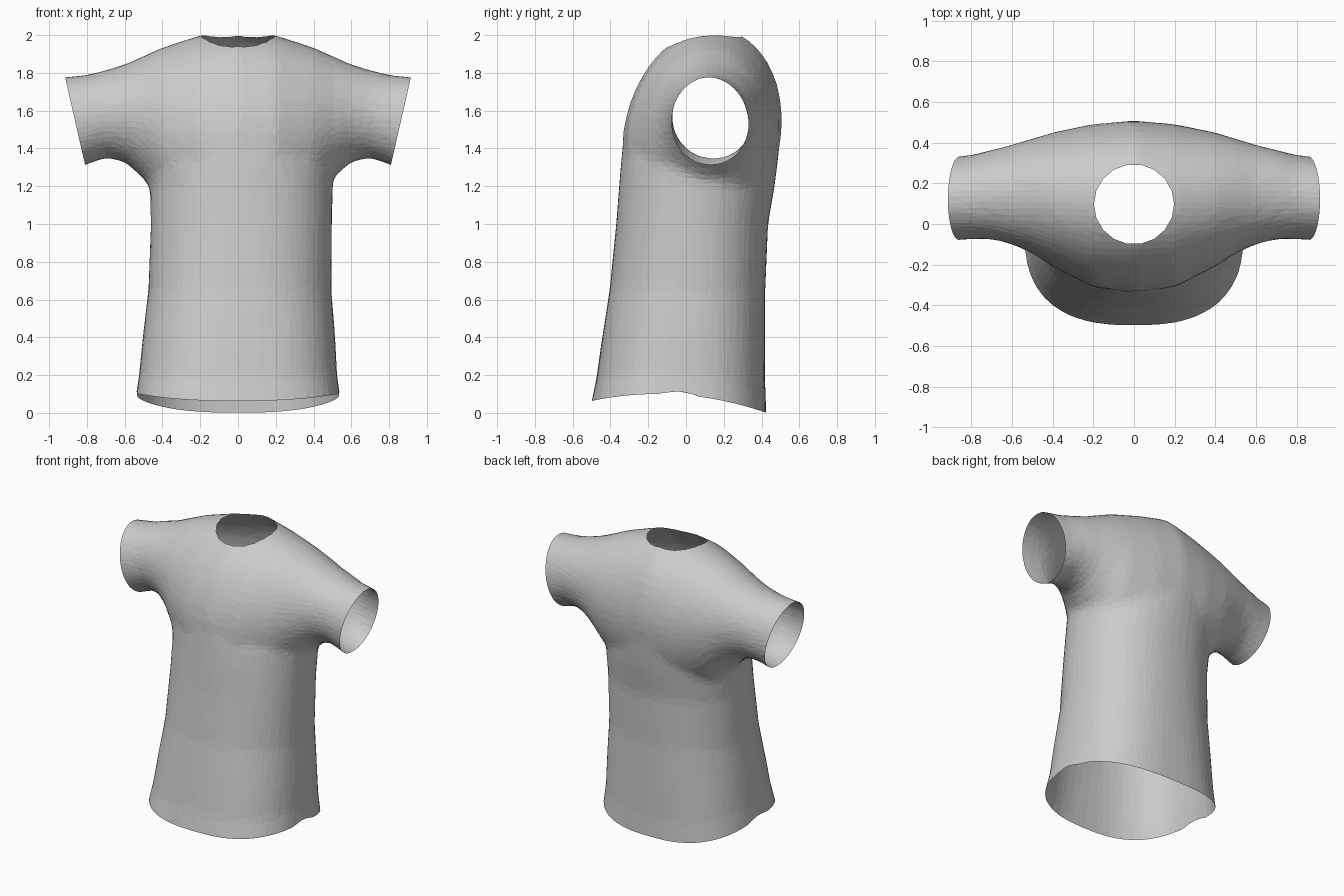
import bpy, bmesh, math
from mathutils import Vector

cube = bpy.data.objects.get("Cube")
if cube:
    bpy.data.objects.remove(cube, do_unlink=True)

fabric = bpy.data.materials.new("grey fabric")
fabric.use_nodes = True
grey = (0.6, 0.6, 0.6, 1)
fabric.diffuse_color = grey
fabric.node_tree.nodes["Principled BSDF"].inputs["Base Color"].default_value = grey


def oval(point, n, count=40):
    """Ring of points on a rounded oval; point(u, v) places each unit offset."""
    ring = []
    for i in range(count):
        a = 2 * math.pi * i / count
        c, s = math.cos(a), math.sin(a)
        ring.append(point(math.copysign(abs(c) ** (2 / n), c),
                          math.copysign(abs(s) ** (2 / n), s)))
    return ring


def loft(name, rings):
    """Closed solid through a list of rings."""
    bm = bmesh.new()
    loops = [[bm.verts.new(p) for p in ring] for ring in rings]
    for a, b in zip(loops, loops[1:]):
        for i in range(len(a)):
            j = (i + 1) % len(a)
            bm.faces.new((a[i], a[j], b[j], b[i]))
    bm.faces.new(loops[0])
    bm.faces.new(loops[-1])
    bmesh.ops.recalc_face_normals(bm, faces=bm.faces)
    mesh = bpy.data.meshes.new(name)
    bm.to_mesh(mesh)
    bm.free()
    obj = bpy.data.objects.new(name, mesh)
    bpy.context.scene.collection.objects.link(obj)
    return obj


def apply_modifiers(obj):
    deps = bpy.context.evaluated_depsgraph_get()
    mesh = bpy.data.meshes.new_from_object(obj.evaluated_get(deps))
    obj.modifiers.clear()
    obj.data = mesh


def boolean(obj, other, operation):
    mod = obj.modifiers.new("join", 'BOOLEAN')
    mod.object, mod.operation, mod.solver = other, operation, 'EXACT'
    apply_modifiers(obj)
    bpy.data.objects.remove(other, do_unlink=True)


# Torso: height, centre x, half width, front y, back y, squareness
torso = [(-.1, 0, .56, -.53, .43, 2.6), (.1, 0, .54, -.5, .425, 2.6),
         (.2, 0, .525, -.475, .42, 2.5), (.4, .005, .51, -.445, .42, 2.4),
         (.65, .01, .485, -.405, .42, 2.3), (1, .018, .48, -.37, .435, 2.2),
         (1.2, .018, .485, -.355, .47, 2.1), (1.32, .01, .5, -.345, .485, 2),
         (1.45, 0, .44, -.33, .5, 2), (1.6, 0, .28, -.27, .48, 2)]
rings = []
for z, cx, w, y0, y1, n in torso:
    rings.append(oval(lambda u, v: (cx + w * u, (y0 + y1) / 2 + (y1 - y0) / 2 * v, z), n))
shirt = loft("shirt", rings)

# Shoulders and sleeves: distance from middle, front y, back y, bottom z, top z
half = [(0, -.335, .505, .9, 2.04), (.2, -.31, .49, .95, 2.0),
        (.4, -.21, .45, 1.1, 1.935), (.5, -.145, .42, 1.24, 1.89),
        (.6, -.1, .39, 1.33, 1.845), (.7, -.075, .365, 1.35, 1.815),
        (.8, -.075, .34, 1.315, 1.79), (1, -.09, .315, 1.23, 1.77)]
rings = []
for x, y0, y1, z0, z1 in [(-s[0], *s[1:]) for s in half[:0:-1]] + half:
    lean = .06 * max(0, 1 - abs(x) / .6)
    rings.append(oval(lambda u, v: (x, (y0 + y1) / 2 + (y1 - y0) / 2 * u + lean * v,
                                    (z0 + z1) / 2 + (z1 - z0) / 2 * v), 2))
yoke = loft("yoke", rings)
boolean(shirt, yoke, 'UNION')

# Blend the join and reduce it to loose cloth facets
mod = shirt.modifiers.new("remesh", 'REMESH')
mod.mode, mod.voxel_size = 'VOXEL', .03
mod = shirt.modifiers.new("smooth", 'SMOOTH')
mod.factor, mod.iterations = .5, 5
mod = shirt.modifiers.new("decimate", 'DECIMATE')
mod.ratio = .2
apply_modifiers(shirt)

# Neck opening
neck, radius = Vector((0, .097)), .197
cutter = loft("neck_cutter", [oval(lambda u, v: (radius * u, neck.y + radius * v, z), 2, 18)
                              for z in (1.7, 2.3)])
cutter.hide_render = True
boolean(shirt, cutter, 'DIFFERENCE')

bm = bmesh.new()
bm.from_mesh(shirt.data)
bmesh.ops.delete(bm, context='FACES', geom=[
    f for f in bm.faces
    if all((v.co.xy - neck).length < radius + .0005 for v in f.verts)])


def trim(point, normal):
    bmesh.ops.bisect_plane(bm, geom=bm.verts[:] + bm.edges[:] + bm.faces[:],
                           plane_co=point, plane_no=normal, clear_outer=True)


# Sleeve openings and hem
for side in (-1, 1):
    trim((side * .915, 0, 1.775), (side * .46, 0, -.105))
trim((0, 0, .1), (0, 0, -1))
for v in bm.verts:
    fade = max(0, 1 - (v.co.z - .1) / .4)
    v.co.z -= .3 * (v.co.y + .15) ** 2 * fade

bmesh.ops.delete(bm, context='VERTS', geom=[v for v in bm.verts if not v.link_faces])
bmesh.ops.triangulate(bm, faces=bm.faces)
for f in bm.faces:
    f.smooth = False
    f.material_index = 0
bm.to_mesh(shirt.data)
bm.free()
shirt.data.materials.clear()
shirt.data.materials.append(fabric)
